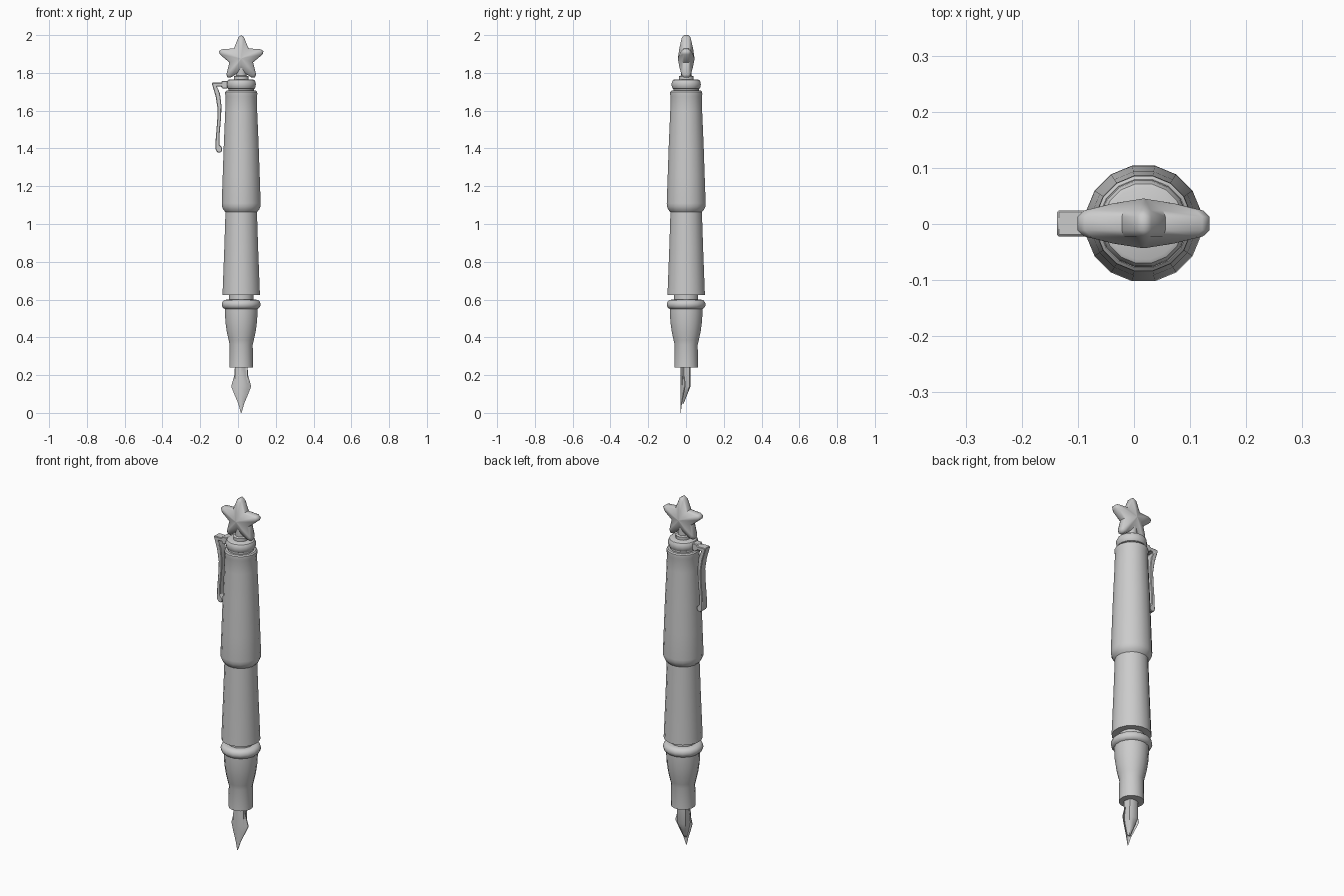
import bpy, bmesh, math

if "Cube" in bpy.data.objects:
    bpy.data.objects.remove(bpy.data.objects["Cube"])

CX, CY = 0.017, 0.001      # pen axis
SIDES = 16

grey = bpy.data.materials.new("plain grey")
grey.diffuse_color = (0.6, 0.6, 0.6, 1)
grey.use_nodes = True
grey.node_tree.nodes["Principled BSDF"].inputs["Base Color"].default_value = grey.diffuse_color


def finish(bm, name, angle=35):
    bmesh.ops.remove_doubles(bm, verts=bm.verts, dist=1e-5)
    bmesh.ops.recalc_face_normals(bm, faces=bm.faces)
    me = bpy.data.meshes.new(name)
    bm.to_mesh(me)
    bm.free()
    ob = bpy.data.objects.new(name, me)
    bpy.context.collection.objects.link(ob)
    me.materials.append(grey)
    bpy.ops.object.select_all(action='DESELECT')
    ob.select_set(True)
    bpy.context.view_layer.objects.active = ob
    bpy.ops.object.shade_smooth_by_angle(angle=math.radians(angle))
    return ob


def loft(name, rings, angle=35):
    """Skin closed rings of equal length and cap both ends."""
    bm = bmesh.new()
    rows = [[bm.verts.new(p) for p in r] for r in rings]
    n = len(rows[0])
    for a, b in zip(rows, rows[1:]):
        for i in range(n):
            j = (i + 1) % n
            bm.faces.new((a[i], a[j], b[j], b[i]))
    bm.faces.new(rows[0])
    bm.faces.new(rows[-1])
    return finish(bm, name, angle)


def lathe(name, profile):
    """Turn (radius, z) points around the pen axis."""
    return loft(name, [[(CX + r * math.cos((i + .5) * math.tau / SIDES),
                         CY + r * math.sin((i + .5) * math.tau / SIDES), z)
                        for i in range(SIDES)] for r, z in profile])


def rounded(radius, half, z, bulge):
    """Profile of a ring with a rounded outer edge."""
    return [(radius - bulge * (1 - math.cos(a)), z + half * math.sin(a))
            for a in [math.radians(d) for d in (-90, -60, -30, 0, 30, 60, 90)]]


# turned parts, bottom to top
lathe("grip", [(.064, .24), (.062, .36), (.068, .385), (.078, .43), (.085, .48),
               (.088, .53), (.088, .56)])
lathe("grip_ring", rounded(.105, .026, .574, .026))
lathe("neck", [(.065, .58), (.065, .64)])
lathe("lower_barrel", [(.101, .625), (.098, .70), (.091, .88), (.084, 1.09)])
lathe("upper_barrel", [(.084, 1.062), (.096, 1.075), (.104, 1.093), (.105, 1.11),
                       (.100, 1.25), (.094, 1.42), (.086, 1.60), (.084, 1.675),
                       (.087, 1.688), (.086, 1.70), (.080, 1.706)])
lathe("cap_neck", [(.068, 1.69), (.068, 1.725)])
lathe("cap_ring", rounded(.079, .026, 1.739, .014))
lathe("star_stem", [(.039, 1.75), (.039, 1.782), (.028, 1.786), (.028, 1.83)])

# nib: a thin curved blade, widest low down and pointed at the tip
blade = []
for z, w, d in [(.26, .033, .020), (.20, .036, .020), (.14, .053, .022),
                (.10, .037, .014), (.05, .016, .006), (0, .002, .002)]:
    xs = (-1, -.6, 0, .6, 1)
    outer = [(CX + w * t, -.030 + d * t * t, z) for t in xs]
    inner = [(x, y + .005 * min(1, w / .03), z) for x, y, z in reversed(outer)]
    blade.append(outer + inner)
loft("nib_blade", blade)

# ink feed behind the nib
feed = []
for z, w, y in [(.26, .032, .025), (.14, .034, .024), (.10, .022, .008),
                (.05, .009, -.012)]:
    feed.append([(CX - w, -.020, z), (CX + w, -.020, z),
                 (CX + w * .8, y - .006, z), (CX + w * .4, y, z),
                 (CX - w * .4, y, z), (CX - w * .8, y - .006, z)])
loft("nib_feed", feed)

# pocket clip: side outline given a width along y
outline = [(-.062, 1.758), (-.085, 1.758), (-.088, 1.748), (-.137, 1.748),
           (-.137, 1.738), (-.118, 1.675), (-.108, 1.61), (-.110, 1.55),
           (-.118, 1.45), (-.119, 1.395), (-.110, 1.380), (-.092, 1.378),
           (-.083, 1.390), (-.085, 1.405), (-.098, 1.420), (-.098, 1.47),
           (-.089, 1.57), (-.088, 1.63), (-.095, 1.69), (-.112, 1.728),
           (-.088, 1.728), (-.085, 1.718), (-.055, 1.718), (-.055, 1.758)]
clip = loft("pocket_clip", [[(x, y, z) for x, z in outline] for y in (-.022, .024)])
bevel = clip.modifiers.new("soft edges", 'BEVEL')
bevel.width, bevel.segments = .003, 1

# star: blunt five-point outline, puffed toward the middle on both faces
SZ, R_TIP, R_IN = 1.876, .124, .066


def star_ring(scale, y):
    pts = []
    for k in range(5):
        a = math.pi / 2 + k * math.tau / 5
        for off, r in ((-36, R_IN), (-7, R_TIP * .93), (0, R_TIP), (7, R_TIP * .93)):
            t = a + math.radians(off)
            pts.append((CX + scale * r * math.cos(t), CY + y,
                        SZ + scale * r * math.sin(t)))
    return pts


loft("star", [star_ring(s, y) for s, y in
              [(.02, -.044), (.45, -.036), (.90, -.023), (1, -.012),
               (1, .012), (.90, .023), (.45, .036), (.02, .044)]], 50)
